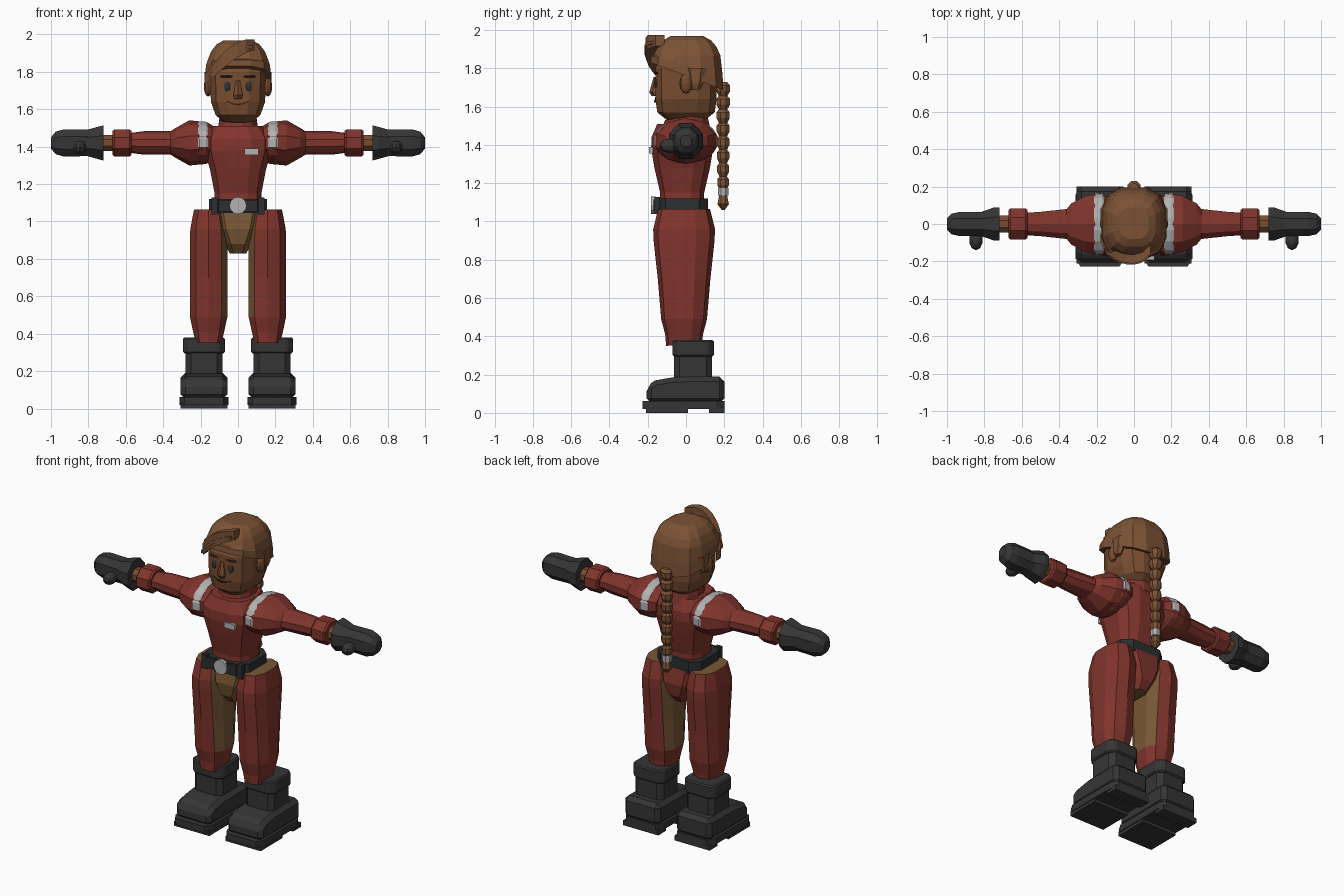
import bpy, bmesh, math
from mathutils import Matrix, Vector

default_cube = bpy.data.objects.get("Cube")
if default_cube:
    bpy.data.objects.remove(default_cube)


def material(name, *rgb):
    mat = bpy.data.materials.new(name)
    mat.use_nodes = True
    mat.diffuse_color = (*rgb, 1)
    mat.node_tree.nodes["Principled BSDF"].inputs["Base Color"].default_value = (*rgb, 1)
    return mat


RED = material("suit red", .22, .035, .026)
SKIN = material("skin brown", .19, .075, .03)
HAIR = material("hair brown", .2, .085, .036)
CLOTH = material("inner trouser brown", .19, .095, .037)
DARK = material("boot charcoal", .036, .036, .037)
BELT = material("belt black", .025, .028, .029)
SILVER = material("silver", .45, .45, .45)
EYE = material("eye grey", .03, .035, .04)
LINE = material("dark brown", .05, .018, .008)


def finish(name, bm, materials, rule=None, bevel=0):
    """Turn a bmesh into an object, colouring faces by rule(centre, normal)."""
    bmesh.ops.recalc_face_normals(bm, faces=bm.faces)
    if rule:
        for face in bm.faces:
            face.material_index = int(rule(face.calc_center_median(), face.normal))
    mesh = bpy.data.meshes.new(name)
    bm.to_mesh(mesh)
    bm.free()
    for mat in materials:
        mesh.materials.append(mat)
    part = bpy.data.objects.new(name, mesh)
    bpy.context.collection.objects.link(part)
    if bevel:
        chamfer = part.modifiers.new("chamfer", "BEVEL")
        chamfer.width, chamfer.segments = bevel, 1


def bridge(name, sections, materials, rule=None, bevel=0):
    """Join a row of matching sections into one closed surface."""
    bm = bmesh.new()
    loops = [[bm.verts.new(point) for point in section] for section in sections]
    count = len(loops[0])
    for near, far in zip(loops, loops[1:]):
        for i in range(count):
            j = (i + 1) % count
            bm.faces.new((near[i], near[j], far[j], far[i]))
    bm.faces.new(loops[0])
    bm.faces.new(loops[-1])
    finish(name, bm, materials, rule, bevel)


def loft(name, materials, rings, center=(0, 0), sides=8, power=1, along_x=False,
         mirror=1, rule=None, bevel=0):
    """Rings hold position, two half widths and an optional slope towards the back."""
    largest = math.cos(math.pi / sides) ** power
    sections = []
    for position, half_a, half_b, *slope in rings:
        section = []
        for i in range(sides):
            angle = math.tau * (i + .5) / sides
            u, v = [math.copysign(abs(c) ** power, c) / largest
                    for c in (math.cos(angle), math.sin(angle))]
            a, b = center[0] + u * half_a, center[1] + v * half_b
            if along_x:
                section.append((position * mirror, a, b))
            else:
                section.append((a * mirror, b, position + sum(slope) * b))
        sections.append(section)
    bridge(name, sections, materials, rule, bevel)


def tube(name, mat, start, end, half_a, half_b, **options):
    loft(name, [mat], [(start, half_a, half_b), (end, half_a, half_b)], **options)


def solid(name, mat, operator, location, scale, turn=0, **options):
    """Place a bmesh primitive, turned about the x axis and scaled."""
    bm = bmesh.new()
    operator(bm, **options)
    place = Matrix.LocRotScale(Vector(location), None, Vector(scale))
    bmesh.ops.transform(bm, verts=bm.verts, matrix=place @ Matrix.Rotation(turn, 4, "X"))
    finish(name, bm, [mat])


def box(name, mat, location, scale):
    solid(name, mat, bmesh.ops.create_cube, location, scale, size=1)


def ball(name, mat, location, scale):
    solid(name, mat, bmesh.ops.create_uvsphere, location, scale,
          u_segments=10, v_segments=6, radius=1)


def ribbon(name, mat, path, depth):
    """Path points hold x, y, z and half height."""
    bridge(name, [[(x, y - depth, z - half), (x, y - depth, z + half),
                   (x, y + depth, z + half), (x, y + depth, z - half)]
                  for x, y, z, half in path], [mat])


# Torso, collar and neck
loft("torso", [RED], [(1.06, .13, .115), (1.15, .125, .115), (1.28, .15, .145),
                      (1.38, .18, .162), (1.44, .18, .16), (1.51, .13, .13)],
     center=(0, -.02), sides=12, power=.7)
loft("collar", [RED], [(1.47, .11, .13), (1.545, .1, .11, .15)], sides=12)
tube("neck", SKIN, 1.46, 1.6, .07, .07)
box("chest_badge", SILVER, (.073, -.182, 1.372), (.075, .02, .035))

# Belt and buckle
tube("belt", BELT, 1.045, 1.12, .155, .135, center=(0, -.02), power=.5)
box("belt_plate", BELT, (0, -.155, 1.083), (.21, .03, .065))
for side in (-1, 1):
    box("belt_loop", BELT, (side * .125, -.15, 1.083), (.035, .03, .09))
solid("belt_buckle", SILVER, bmesh.ops.create_cone, (0, -.17, 1.085), (.046, .012, .046),
      turn=math.pi / 2, cap_ends=True, segments=12, radius1=1, radius2=1, depth=2)

# Pelvis, brown in front with a red seat behind
loft("pelvis", [CLOTH, RED], [(.83, .045, .08), (.88, .07, .12), (.96, .12, .135),
                              (1.06, .15, .12)], power=.7,
     rule=lambda middle, normal: middle.y > .04 and abs(normal.z) < .8)

# Head and face
loft("head", [SKIN], [(1.53, .075, .1), (1.57, .12, .15), (1.64, .145, .16),
                      (1.8, .15, .16), (1.9, .1, .11)], sides=12, power=.7)
loft("nose", [SKIN], [(1.655, .018, .02), (1.675, .025, .03), (1.755, .01, .01)],
     center=(0, -.157), sides=6)
ribbon("mouth", LINE, [(.03 * i, -.158 + .002 * abs(i), 1.625 + .005 * i * i, .004)
                       for i in range(-2, 3)], .008)
for side in (-1, 1):
    ball("eye", EYE, (side * .057, -.154, 1.722), (.018, .013, .03))
    ball("eyebrow", LINE, (side * .06, -.154, 1.775), (.038, .014, .007))
    ball("ear", SKIN, (side * .16, 0, 1.72), (.024, .033, .052))

# Hair dome with a hairline that drops towards the back
dome = []
for step in range(6):
    rise = math.radians(15 * step)
    spread = math.cos(rise) ** .6
    dome.append((1.76 + .215 * math.sin(rise), .175 * spread, .19 * spread,
                 -.38 * max(0, math.cos(3 * rise))))
loft("hair_cap", [HAIR], dome, center=(0, .005), sides=12, power=.7)
for side in (-1, 1):
    loft("side_lock", [HAIR], [(1.69, .012, .02), (1.72, .02, .035), (1.8, .02, .05)],
         center=(.16, .05), sides=6, mirror=side)


# Fringe swept from the right temple up over the brow
def fringe(name, start, end, lift, forward, half, depth):
    path = []
    for step in range(7):
        t = start + (end - start) * step / 6
        arch = math.sin(math.pi * t)
        path.append((-.18 + .27 * t, -.07 - .05 * t - .09 * arch ** .5 - forward,
                     1.755 + lift + .19 * math.sin(math.pi * t / 2), half * (2 + arch)))
    ribbon(name, HAIR, path, depth)


fringe("fringe", 0, .99, 0, 0, .014, .024)
fringe("fringe_strand", .1, .95, -.01, .018, .004, .012)

# Braid of stacked knots with a silver tie
BRAID = (0, .194)
for knot in range(8):
    height, width = 1.69 - .07 * knot, .036 - .0008 * knot
    loft("braid_knot", [HAIR], [(height + rise, width * swell, width * swell) for rise, swell in
                                ((-.037, .6), (-.01, 1), (.02, 1), (.037, .6))], center=BRAID)
tube("braid_tie", SILVER, 1.135, 1.175, .028, .028, center=BRAID)
loft("braid_tip", [HAIR], [(1.06, .008, .008), (1.09, .03, .03), (1.14, .02, .02)], center=BRAID)

for side in (-1, 1):
    # Sleeve with padded shoulder and silver band
    arm = dict(center=(0, 1.42), along_x=True, mirror=side)
    loft("sleeve", [RED], [(.12, .13, .08), (.165, .155, .105), (.21, .16, .11),
                           (.26, .15, .115), (.335, .11, .075), (.36, .08, .06),
                           (.5, .065, .06), (.58, .06, .05)], sides=10, **arm)
    loft("shoulder_band", [SILVER, RED], [(.16, .155, .107), (.17, .162, .113),
                                          (.205, .166, .115), (.215, .16, .111)],
         sides=16, rule=lambda middle, normal: middle.z < 1.41, **arm)
    loft("sleeve_cuff", [RED], [(.57, .075, .065), (.58, .083, .073),
                                (.66, .083, .073), (.67, .075, .065)], **arm)
    tube("wrist", SKIN, .64, .74, .045, .042, **arm)

    # Mitten glove
    loft("glove_gauntlet", [DARK], [(.72, .088, .094), (.75, .088, .086),
                                    (.815, .065, .068)], **arm)
    loft("glove_hand", [DARK], [(.78, .065, .07), (.93, .065, .073), (.975, .055, .06),
                                (1, .03, .03)], power=.85, **arm)
    ball("glove_thumb", DARK, (side * .845, -.085, 1.395), (.037, .055, .037))

    # Trouser leg, brown on the inner thigh and inside the waist
    loft("trouser_leg", [RED, CLOTH], [(.36, .07, .09, .1), (.41, .083, .095), (.49, .1, .115),
                                       (.7, .1, .132), (.9, .1, .153), (.96, .098, .155),
                                       (1.065, .078, .13)],
         center=(.157, -.01), sides=10, power=.8, mirror=side,
         rule=lambda middle, normal: normal.x * side < -.8 and middle.z > .45 or normal.z > .9)

    # Boot
    boot_x = .182
    tube("boot_cuff", DARK, .295, .38, .112, .108, center=(boot_x, .038), power=.4,
         mirror=side, bevel=.008)
    tube("boot_shaft", DARK, .15, .31, .1, .1, center=(boot_x, .037), power=.4, mirror=side)
    foot = [(-.205, .05), (.2, .05), (.2, .19), (-.06, .187), (-.16, .17), (-.205, .14)]
    bridge("boot_foot", [[(side * boot_x + shift, y, z) for y, z in foot]
                         for shift in (-.125, .125)], [DARK], bevel=.025)
    tube("boot_sole", DARK, .02, .062, .13, .214, center=(boot_x, -.014), power=.25, mirror=side)
    for middle, length in ((-.1, .22), (.16, .08)):
        box("boot_tread", DARK, (side * boot_x, middle, .015), (.25, length, .03))
